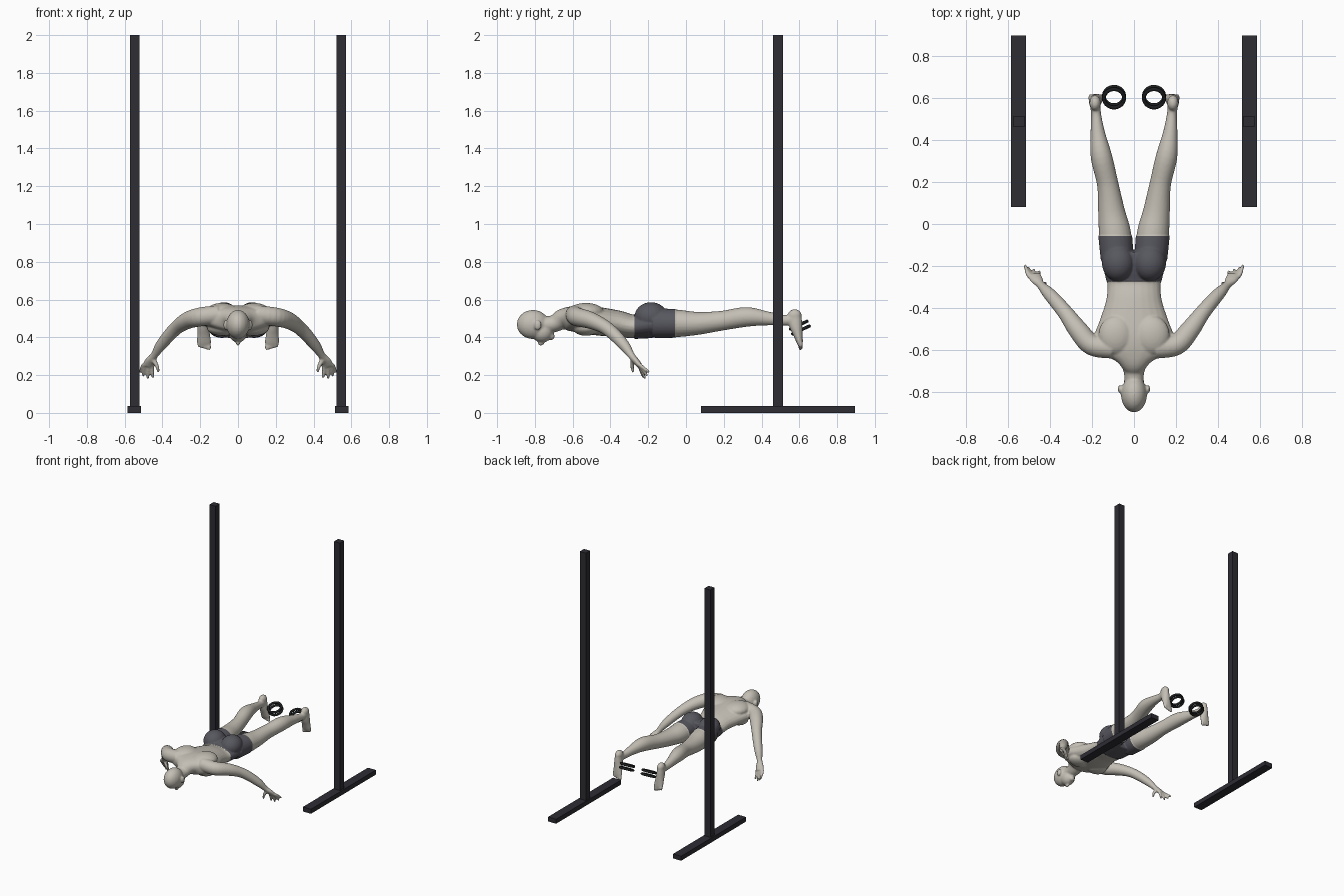
import bpy, bmesh, math
from mathutils import Vector, Matrix

cube = bpy.data.objects.get("Cube")
if cube:
    bpy.data.objects.remove(cube, do_unlink=True)


def material(name, rgb):
    m = bpy.data.materials.new(name)
    m.use_nodes = True
    m.diffuse_color = (*rgb, 1)
    m.node_tree.nodes["Principled BSDF"].inputs["Base Color"].default_value = (*rgb, 1)
    return m


SKIN = material("pale skin", (0.55, 0.52, 0.46))
SHORTS = material("grey shorts", (0.095, 0.095, 0.115))
FRAME = material("dark frame", (0.027, 0.026, 0.034))
RING = material("black ring", (0.012, 0.013, 0.014))


def add_object(name, bm, mats):
    mesh = bpy.data.meshes.new(name)
    bm.to_mesh(mesh)
    bm.free()
    for m in mats:
        mesh.materials.append(m)
    ob = bpy.data.objects.new(name, mesh)
    bpy.context.scene.collection.objects.link(ob)
    return ob


def box(name, center, size):
    bm = bmesh.new()
    bmesh.ops.create_cube(bm, size=1, matrix=Matrix.Translation(center) @ Matrix.Diagonal((*size, 1)))
    return add_object(name, bm, [FRAME])


def blob(bm, center, radii):
    bmesh.ops.create_uvsphere(bm, u_segments=20, v_segments=14, radius=1,
                              matrix=Matrix.Translation(center) @ Matrix.Diagonal((*radii, 1)))


def smooth_path(pts, steps=5):
    """Catmull-Rom through rows of x, y, z, width radius, depth radius."""
    rows = [Vector(p) for p in pts]
    rows = [rows[0]] + rows + [rows[-1]]
    out = []
    for a, b, c, d in zip(rows, rows[1:], rows[2:], rows[3:]):
        for i in range(steps):
            t = i / steps
            out.append(0.5 * (2 * b + (c - a) * t + (2 * a - 5 * b + 4 * c - d) * t * t
                              + (3 * b - a - 3 * c + d) * t ** 3))
    return out + [rows[-1]]


def limb(bm, pts, side=1, sides=24):
    """Closed elliptical tube along a path."""
    path = smooth_path(pts)
    centers = [Vector((p[0] * side, p[1], p[2])) for p in path]
    rings = []
    for i, p in enumerate(path):
        t = (centers[min(i + 1, len(path) - 1)] - centers[max(i - 1, 0)]).normalized()
        u = (Vector((1, 0, 0)) - t * t.x).normalized()
        v = t.cross(u)
        rings.append([bm.verts.new(centers[i] + u * p[3] * math.cos(a) + v * p[4] * math.sin(a))
                      for a in (math.tau * k / sides for k in range(sides))])
    for r, s in zip(rings, rings[1:]):
        for k in range(sides):
            n = (k + 1) % sides
            bm.faces.new((r[k], r[n], s[n], s[k]))
    bm.faces.new(rings[0][::-1])
    bm.faces.new(rings[-1])


# Uprights and floor bars
for side, label in ((1, "left"), (-1, "right")):
    box(label + "_floor_bar", (side * 0.549, 0.488, 0.018), (0.07, 0.815, 0.036))
    box(label + "_upright", (side * 0.547, 0.487, 1.018), (0.052, 0.052, 1.964))

# Pairs of tilted hanging rings
for side, label in ((1, "left"), (-1, "right")):
    bm = bmesh.new()
    tilt = Matrix.Translation((side * 0.095, 0.603, 0.452)) @ Matrix.Rotation(math.radians(25), 4, 'X')
    for offset in (-0.014, 0.014):
        grid = [[bm.verts.new(tilt @ Vector(((0.048 + 0.009 * math.cos(b)) * math.cos(a),
                                             (0.048 + 0.009 * math.cos(b)) * math.sin(a),
                                             offset + 0.009 * math.sin(b))))
                 for b in (math.tau * j / 10 for j in range(10))]
                for a in (math.tau * i / 36 for i in range(36))]
        for i in range(36):
            for j in range(10):
                r, s, n = grid[i], grid[(i + 1) % 36], (j + 1) % 10
                bm.faces.new((r[j], s[j], s[n], r[n])).smooth = True
    add_object(label + "_rings", bm, [RING])

# Torso and neck
body = bmesh.new()
limb(body, [(0, -0.77, 0.465, 0.045, 0.045), (0, -0.70, 0.472, 0.05, 0.045),
            (0, -0.655, 0.495, 0.08, 0.055), (0, -0.61, 0.498, 0.165, 0.066),
            (0, -0.54, 0.495, 0.19, 0.074), (0, -0.45, 0.483, 0.16, 0.075),
            (0, -0.36, 0.472, 0.132, 0.07), (0, -0.28, 0.458, 0.128, 0.063),
            (0, -0.20, 0.468, 0.145, 0.07), (0, -0.13, 0.475, 0.14, 0.065)])

# Head, jaw and nose
blob(body, (0, -0.81, 0.468), (0.062, 0.086, 0.077))
blob(body, (0, -0.762, 0.43), (0.05, 0.058, 0.057))
blob(body, (0, -0.715, 0.405), (0.022, 0.02, 0.02))
blob(body, (0, -0.768, 0.37), (0.011, 0.018, 0.014))

for side in (1, -1):
    # Ears and torso muscles
    blob(body, (side * 0.066, -0.785, 0.465), (0.011, 0.02, 0.026))
    blob(body, (side * 0.085, -0.53, 0.535), (0.085, 0.095, 0.047))
    blob(body, (side * 0.08, -0.53, 0.45), (0.085, 0.07, 0.042))
    blob(body, (side * 0.075, -0.185, 0.51), (0.075, 0.085, 0.073))
    # Arm and palm
    limb(body, [(0.10, -0.59, 0.52, 0.05, 0.05), (0.20, -0.575, 0.508, 0.05, 0.05),
                (0.265, -0.505, 0.49, 0.047, 0.045), (0.32, -0.43, 0.455, 0.038, 0.037),
                (0.365, -0.375, 0.41, 0.034, 0.034), (0.41, -0.325, 0.355, 0.029, 0.029),
                (0.443, -0.29, 0.305, 0.02, 0.019), (0.462, -0.265, 0.275, 0.03, 0.017),
                (0.475, -0.245, 0.25, 0.032, 0.015)], side)
    # Fingers and thumb
    for x, y, tip in ((0.517, -0.195, 0.215), (0.502, -0.205, 0.195),
                      (0.477, -0.215, 0.18), (0.45, -0.225, 0.185)):
        root = 0.475 + (x - 0.483) * 0.7
        limb(body, [(root, -0.25, 0.258, 0.011, 0.011),
                    ((root + x) / 2 + 0.003, (y - 0.25) / 2, (tip + 0.258) / 2, 0.0095, 0.0095),
                    (x, y, tip, 0.007, 0.007)], side, 10)
    limb(body, [(0.45, -0.28, 0.285, 0.014, 0.014), (0.43, -0.285, 0.25, 0.011, 0.011),
                (0.42, -0.28, 0.215, 0.007, 0.007)], side, 10)
    # Leg
    limb(body, [(0.08, -0.17, 0.475, 0.075, 0.075), (0.09, -0.05, 0.474, 0.077, 0.073),
                (0.107, 0.06, 0.474, 0.064, 0.061), (0.125, 0.19, 0.488, 0.051, 0.052),
                (0.155, 0.32, 0.508, 0.051, 0.052), (0.172, 0.43, 0.5, 0.035, 0.037),
                (0.18, 0.52, 0.49, 0.024, 0.028), (0.185, 0.57, 0.495, 0.026, 0.03)], side)
    # Foot with heel and toes
    blob(body, (side * 0.185, 0.575, 0.515), (0.027, 0.037, 0.034))
    limb(body, [(0.185, 0.578, 0.52, 0.024, 0.032), (0.185, 0.58, 0.47, 0.029, 0.036),
                (0.182, 0.593, 0.415, 0.034, 0.025), (0.18, 0.602, 0.375, 0.038, 0.017),
                (0.18, 0.606, 0.358, 0.034, 0.012)], side)
    for k in range(5):
        blob(body, (side * (0.152 + 0.014 * k), 0.606, 0.349 + 0.004 * k),
             (0.0095 - 0.0006 * k, 0.012, 0.019))

bmesh.ops.recalc_face_normals(body, faces=body.faces)
person = add_object("body", body, [SKIN, SHORTS])

# Fuse the parts into one skin
remesh = person.modifiers.new("fuse", 'REMESH')
remesh.mode = 'VOXEL'
remesh.voxel_size = 0.0055
soften = person.modifiers.new("soften", 'SMOOTH')
soften.factor = 0.5
soften.iterations = 6
evaluated = person.evaluated_get(bpy.context.evaluated_depsgraph_get())
fused = bpy.data.meshes.new_from_object(evaluated)
person.modifiers.clear()
person.data = fused
fused.materials.clear()
for m in (SKIN, SHORTS):
    fused.materials.append(m)

# Cut the waistband and hems, then colour the shorts
WAIST, HEM = -0.272, -0.057
bm = bmesh.new()
bm.from_mesh(fused)
for y in (WAIST, HEM):
    bmesh.ops.bisect_plane(bm, geom=bm.verts[:] + bm.edges[:] + bm.faces[:], dist=0.0001,
                           plane_co=(0, y, 0), plane_no=(0, 1, 0))
bm.normal_update()
cloth = set()
for f in bm.faces:
    c = f.calc_center_median()
    f.smooth = True
    f.material_index = int(WAIST < c.y < HEM and abs(c.x) < 0.25)
    if f.material_index:
        cloth.update(f.verts)
for v, n in [(v, v.normal.copy()) for v in cloth]:
    v.co += n * 0.003
bm.to_mesh(fused)
bm.free()
